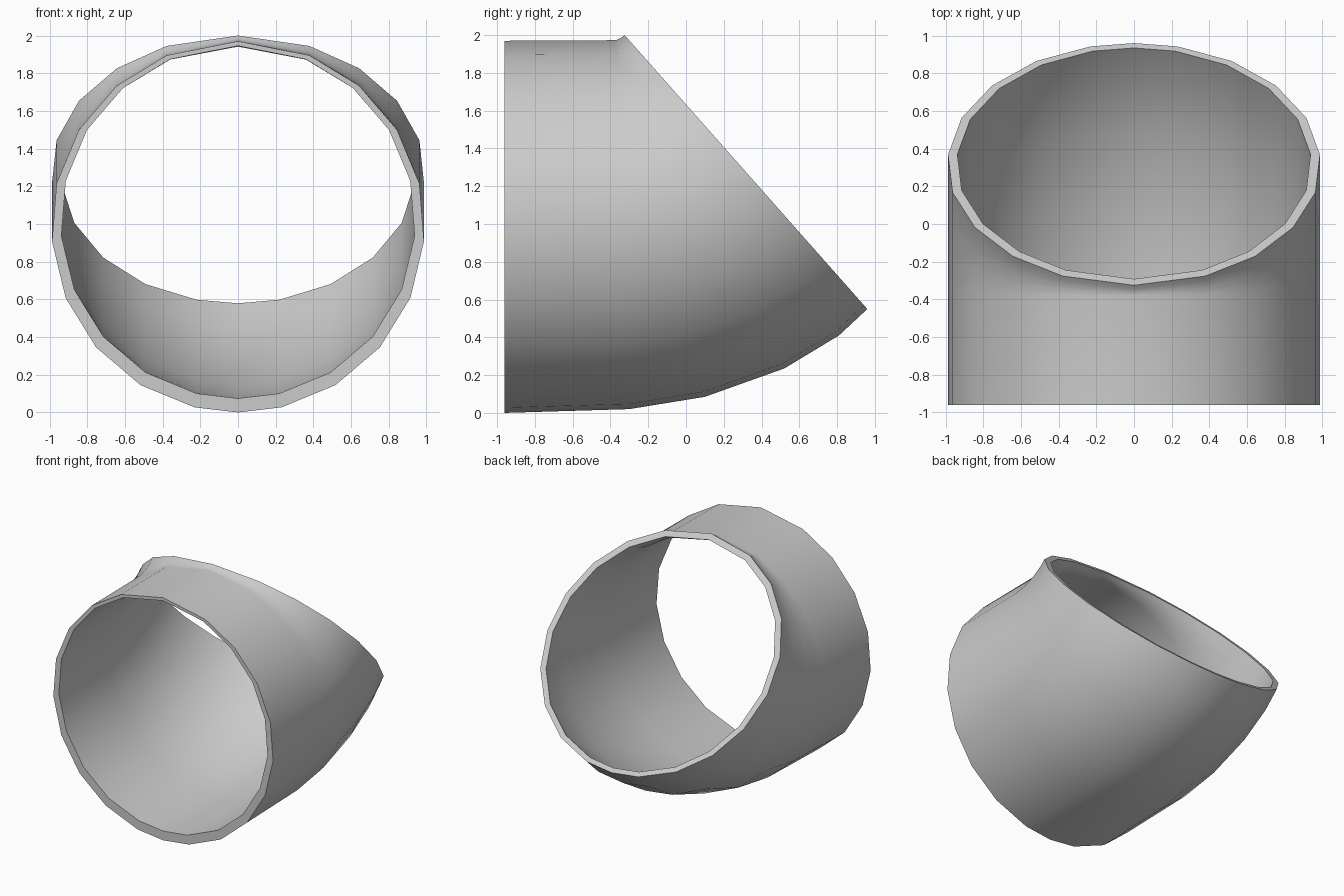
import bpy, bmesh, math
from mathutils import Vector

if "Cube" in bpy.data.objects:
    bpy.data.objects.remove(bpy.data.objects["Cube"])

# Ring angles measured from the top: one point on top, one at the bottom, nine per side
half = [22.5 + 18 * k for k in range(9)]
ANGLES = [math.radians(a) for a in [0] + half + [180] + [360 - a for a in reversed(half)]]

# Bend sections: (bottom y, z), (top y, z)
SECTIONS = [
    ((-0.96, 0.0), (-0.96, 1.97)),
    ((-0.30, 0.02), (-0.38, 1.973)),
    ((0.10, 0.085), (-0.365, 1.975)),
    ((0.52, 0.235), (-0.355, 1.98)),
    ((0.81, 0.41), (-0.345, 1.985)),
    ((0.96, 0.55), (-0.325, 2.0)),
]


def ring(bm, bottom, top, rx):
    b, t = Vector((0, *bottom)), Vector((0, *top))
    mid, up = (b + t) / 2, (t - b) / 2
    return [bm.verts.new(mid + up * math.cos(a) + Vector((rx * math.sin(a), 0, 0)))
            for a in ANGLES]


def inset(bottom, top, f):
    # wall thickness varies slightly from the front end to the slanted end
    b, t = Vector(bottom), Vector(top)
    d = t - b
    return b + d * (0.038 - 0.018 * f), t - d * (0.0125 + 0.0135 * f)


bm = bmesh.new()
outer = [ring(bm, b, t, 0.99) for b, t in SECTIONS]
inner = [ring(bm, *inset(b, t, i / 5), 0.94) for i, (b, t) in enumerate(SECTIONS)]

# Outer wall, slanted rim, inner wall and front rim form one closed loop
loop = outer + inner[::-1]
n = len(ANGLES)
for i, r in enumerate(loop):
    s = loop[(i + 1) % len(loop)]
    for j in range(n):
        k = (j + 1) % n
        bm.faces.new((r[j], r[k], s[k], s[j]))
bmesh.ops.recalc_face_normals(bm, faces=bm.faces)

mesh = bpy.data.meshes.new("pipe_elbow")
bm.to_mesh(mesh)
bm.free()
elbow = bpy.data.objects.new("pipe_elbow", mesh)
bpy.context.collection.objects.link(elbow)
bpy.context.view_layer.objects.active = elbow
elbow.select_set(True)
bpy.ops.object.shade_smooth_by_angle(angle=math.radians(55))
